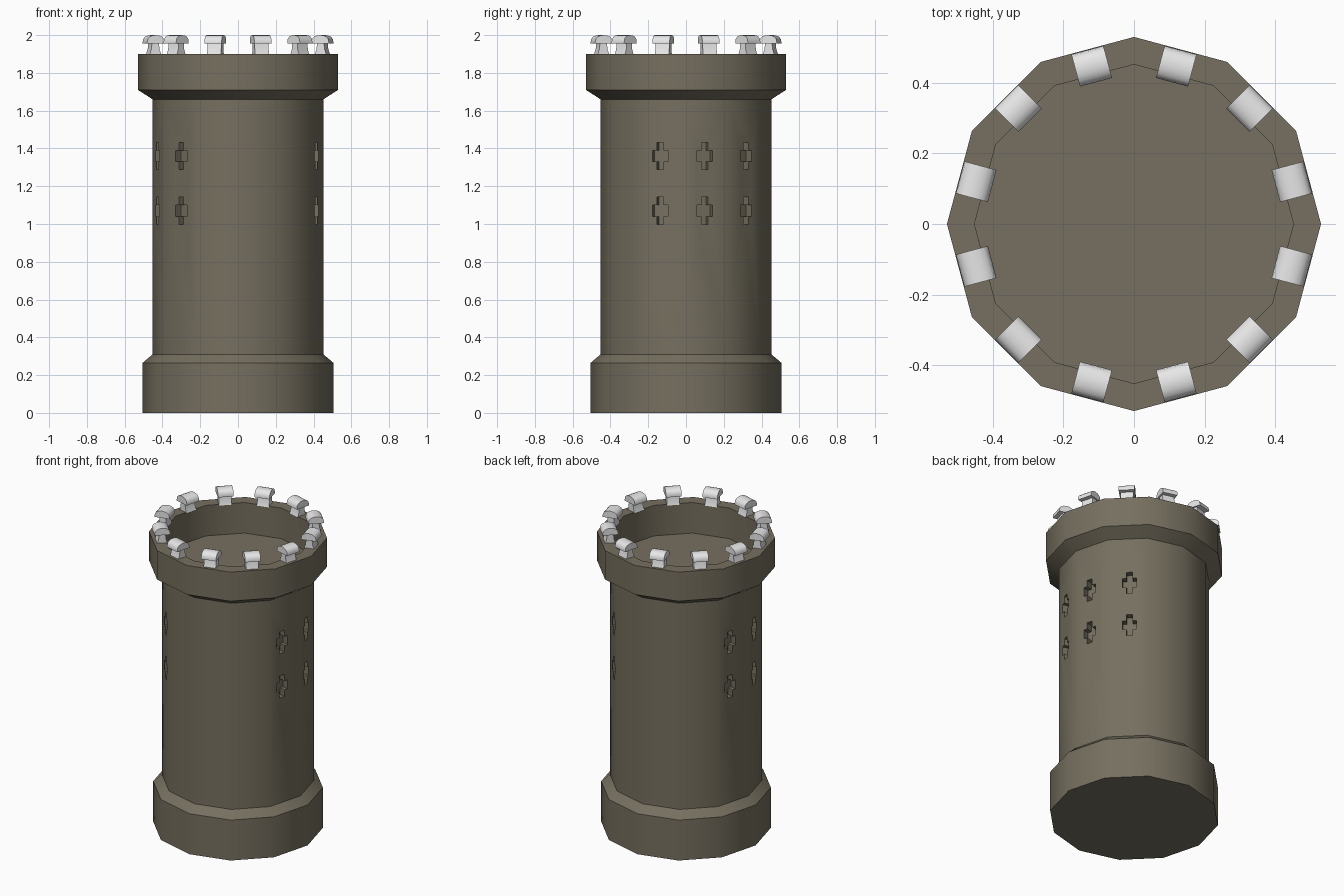
import bpy, bmesh, math
from mathutils import Matrix, Vector

if "Cube" in bpy.data.objects:
    bpy.data.objects.remove(bpy.data.objects["Cube"])

SIDES = 12


def material(name, rgb):
    m = bpy.data.materials.new(name)
    m.diffuse_color = (*rgb, 1)
    m.use_nodes = True
    m.node_tree.nodes["Principled BSDF"].inputs["Base Color"].default_value = m.diffuse_color
    return m


stone = material("brown_stone", (0.18, 0.16, 0.115))
pale = material("pale_stone", (0.8, 0.8, 0.8))


def make_object(name, bm, mat):
    bmesh.ops.recalc_face_normals(bm, faces=bm.faces)
    me = bpy.data.meshes.new(name)
    bm.to_mesh(me)
    bm.free()
    me.materials.append(mat)
    ob = bpy.data.objects.new(name, me)
    bpy.context.collection.objects.link(ob)
    return ob


def smooth(ob, angle):
    bpy.ops.object.select_all(action='DESELECT')
    ob.select_set(True)
    bpy.context.view_layer.objects.active = ob
    bpy.ops.object.shade_smooth_by_angle(angle=math.radians(angle))


def extrude_outline(bm, pts, to_3d, d0, d1):
    """Prism from a 2D outline, placed by to_3d(u, v, depth)."""
    a = [bm.verts.new(to_3d(u, v, d0)) for u, v in pts]
    b = [bm.verts.new(to_3d(u, v, d1)) for u, v in pts]
    n = len(pts)
    bm.faces.new(a)
    bm.faces.new(b[::-1])
    for i in range(n):
        j = (i + 1) % n
        bm.faces.new((a[j], a[i], b[i], b[j]))


# Tower body: twelve-sided lathe of a radius / height profile
profile = [(0.505, 0), (0.505, 0.265), (0.452, 0.31), (0.452, 1.66),
           (0.53, 1.71), (0.53, 1.9), (0.452, 1.9), (0.452, 1.70)]
bm = bmesh.new()
rings = []
for r, z in profile:
    rings.append([bm.verts.new((r * math.cos(k * math.tau / SIDES),
                                r * math.sin(k * math.tau / SIDES), z))
                  for k in range(SIDES)])
for lo, hi in zip(rings, rings[1:]):
    for k in range(SIDES):
        j = (k + 1) % SIDES
        bm.faces.new((lo[k], lo[j], hi[j], hi[k]))
bm.faces.new(rings[0][::-1])
bm.faces.new(rings[-1])
tower = make_object("tower_body", bm, stone)

# Cross-shaped arrow slits: three columns on each side, two rows
w, W, h, H = 0.018, 0.042, 0.03, 0.072
cross = [(-w, -H), (w, -H), (w, -h), (W, -h), (W, h), (w, h),
         (w, H), (-w, H), (-w, h), (-W, h), (-W, -h), (-w, -h)]
bm = bmesh.new()
for deg, shift in ((-15, -0.025), (15, -0.015), (45, 0.012)):
    for turn in (0, 180):
        rot = Matrix.Rotation(math.radians(deg + turn), 3, 'Z')
        for z in (1.07, 1.36):
            extrude_outline(
                bm, cross,
                lambda u, v, d: rot @ Vector((d, u + shift, v + z)),
                0.395, 0.5)
cutter = make_object("arrow_slit_cutter", bm, stone)
cutter.hide_render = True
mod = tower.modifiers.new("slits", 'BOOLEAN')
mod.operation = 'DIFFERENCE'
mod.solver = 'EXACT'
mod.object = cutter
bpy.context.view_layer.objects.active = tower
bpy.ops.object.modifier_apply(modifier=mod.name)
bpy.data.objects.remove(cutter, do_unlink=True)
smooth(tower, 40)

# Merlons: waisted stem with an overhanging, arched cap
stem = [(0.43, 1.895), (0.495, 1.895), (0.485, 1.925), (0.481, 1.962),
        (0.443, 1.962), (0.441, 1.925)]
cap = [(0.416, 1.955), (0.51, 1.955)]
for i in range(9):
    t = math.pi * i / 8
    cap.append((0.463 + 0.047 * math.cos(t), 1.964 + 0.036 * math.sin(t) ** 0.8
                if 0 < i < 8 else 1.964))
for k in range(SIDES):
    rot = Matrix.Rotation(math.radians(15 + 30 * k), 3, 'Z')
    bm = bmesh.new()
    for outline, half in ((stem, 0.038), (cap, 0.047)):
        extrude_outline(bm, outline,
                        lambda u, v, d: rot @ Vector((u, d, v)), -half, half)
    smooth(make_object(f"merlon_{k + 1}", bm, pale), 40)
